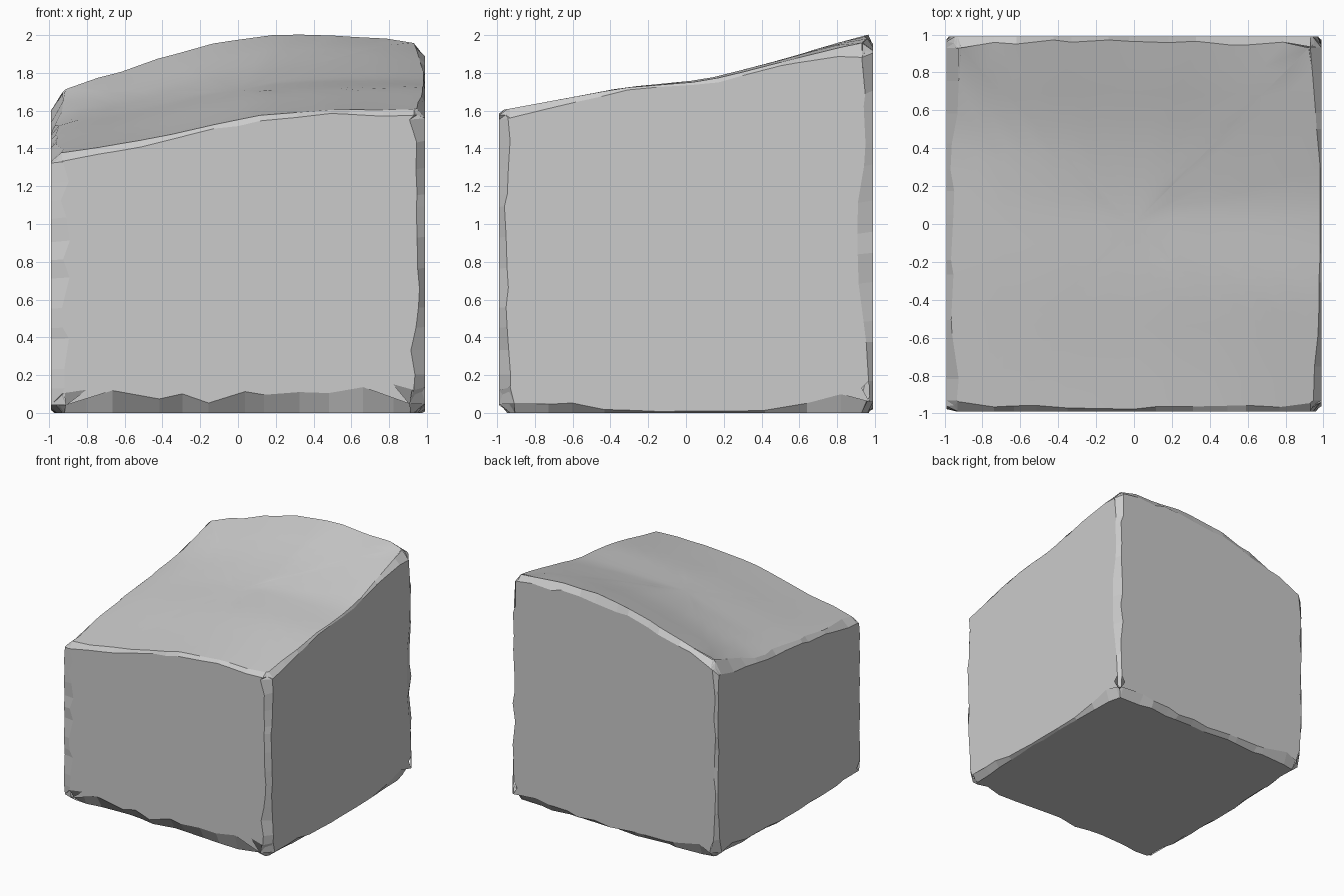
import bpy, bmesh, math, random
from mathutils import Vector

if "Cube" in bpy.data.objects:
    bpy.data.objects.remove(bpy.data.objects["Cube"])

random.seed(4)
HALF = 0.99
STEPS = 12


def interp(pts, t):
    for (a, p), (b, q) in zip(pts, pts[1:]):
        if t <= b:
            return p + (q - p) * (t - a) / (b - a)
    return pts[-1][1]


# Height of the sloping top along its four sides
FRONT = [(-1, 1.36), (-.45, 1.45), (-.1, 1.53), (.1, 1.57), (.5, 1.6), (1, 1.6)]
BACK = [(-1, 1.66), (-.9, 1.75), (-.68, 1.80), (-.5, 1.86), (-.2, 1.95),
        (.15, 2.01), (.5, 2.01), (.9, 1.98), (1, 1.95)]
LEFT = [(-1, 1.36), (-.2, 1.46), (.5, 1.53), (1, 1.66)]
RIGHT = [(-1, 1.6), (-.34, 1.72), (.1, 1.755), (.75, 1.91), (1, 1.95)]


def height(x, y):
    u, v = (x + 1) / 2, (y + 1) / 2
    sides = (interp(FRONT, x) * (1 - v) + interp(BACK, x) * v
             + interp(LEFT, y) * (1 - u) + interp(RIGHT, y) * u)
    corners = ((1.36 * (1 - u) + 1.6 * u) * (1 - v)
               + (1.66 * (1 - u) + 1.95 * u) * v)
    return sides - corners - .03 * (1 - x * x) * (1 - y * y)


def place(p):
    return Vector((p[0] * HALF, p[1] * HALF, height(p[0], p[1]) * (p[2] + 1) / 2))


# Worn edges: (running axis, sign, sign) -> chip width on each neighbouring face
# at start, middle and end of the edge
WEAR = {
    (2, -1, -1): ((.03, .02, .03), (.08, .08, .06)),
    (2, 1, -1): ((.09, .04, .05), (.09, .05, .09)),
    (2, 1, 1): ((.01, .06, .06), (.02, .03, .05)),
    (2, -1, 1): ((.08, .02, .03), (.08, .02, .05)),
    (0, -1, -1): ((.16, .11, .16), (.09, .06, .09)),
    (0, 1, -1): ((.13, .03, .14), (.08, .04, .08)),
    (0, -1, 1): ((.06, .03, .03), (.06, .02, .05)),
    (0, 1, 1): ((.07, .06, .05), (.07, .03, .06)),
    (1, -1, -1): ((.12, .03, .12), (.08, .03, .08)),
    (1, 1, -1): ((.2, .01, .16), (.09, .02, .07)),
    (1, -1, 1): ((.06, .03, .06), (.06, .03, .09)),
    (1, 1, 1): ((.07, .02, .07), (.05, .01, .08)),
}

bm = bmesh.new()
face_pts = {}
corner_pts = {}


def centre(vs):
    return sum((v.co for v in vs), Vector()) / len(vs)


# Chamfer strip along every edge
for (k, si, sj), (wi, wj) in WEAR.items():
    i, j = [a for a in range(3) if a != k]
    pairs = []
    for n in range(STEPS + 1):
        t = -.94 + 1.88 * n / STEPS
        if 0 < n < STEPS:
            t += random.uniform(-.05, .05)
        pair = []
        for own, other, so, st, w in ((i, j, si, sj, wi), (j, i, sj, si, wj)):
            side = w[0] if t < 0 else w[2]
            width = w[1] + (side - w[1]) * abs(t) ** 3
            width *= random.uniform(.55, 1.4) if 0 < n < STEPS else 1
            p = [0, 0, 0]
            p[own], p[other], p[k] = so, st * (1 - width), t
            v = bm.verts.new(place(p))
            face_pts.setdefault((own, so), []).append((v, p))
            pair.append(v)
            if n in (0, STEPS):
                key = [0, 0, 0]
                key[own], key[other], key[k] = so, st, (1 if n else -1)
                corner_pts.setdefault(tuple(key), []).append((v, p))
        pairs.append(pair)
    for a, b in zip(pairs, pairs[1:]):
        bm.faces.new((a[0], a[1], b[1], b[0]))

# Chipped corners
for key, pts in corner_pts.items():
    axis = Vector(key).normalized()
    e1 = axis.orthogonal().normalized()
    e2 = axis.cross(e1)
    pts.sort(key=lambda q: math.atan2(Vector(q[1]).dot(e2), Vector(q[1]).dot(e1)))
    vs = [q[0] for q in pts]
    mid = bm.verts.new(centre(vs))
    for a, b in zip(vs, vs[1:] + vs[:1]):
        bm.faces.new((a, b, mid))

# Flat sides and base, and the curved top in shrinking rings
for (axis, sign), pts in face_pts.items():
    i, j = [a for a in range(3) if a != axis]
    pts.sort(key=lambda q: math.atan2(q[1][j], q[1][i]))
    ring = [q[0] for q in pts]
    if (axis, sign) != (2, 1):
        bm.faces.new(ring)
        continue
    for s in (.86, .72, .56, .4, .2):
        inner = [bm.verts.new(place((q[1][0] * s, q[1][1] * s, 1))) for q in pts]
        for n in range(len(ring)):
            m = (n + 1) % len(ring)
            bm.faces.new((ring[n], ring[m], inner[m], inner[n])).smooth = True
        ring = inner
    mid = bm.verts.new(place((0, 0, 1)))
    for a, b in zip(ring, ring[1:] + ring[:1]):
        bm.faces.new((a, b, mid)).smooth = True

bmesh.ops.remove_doubles(bm, verts=bm.verts, dist=.0005)
bmesh.ops.recalc_face_normals(bm, faces=bm.faces)
mesh = bpy.data.meshes.new("stone_block")
bm.to_mesh(mesh)
bm.free()
bpy.context.collection.objects.link(bpy.data.objects.new("stone_block", mesh))
